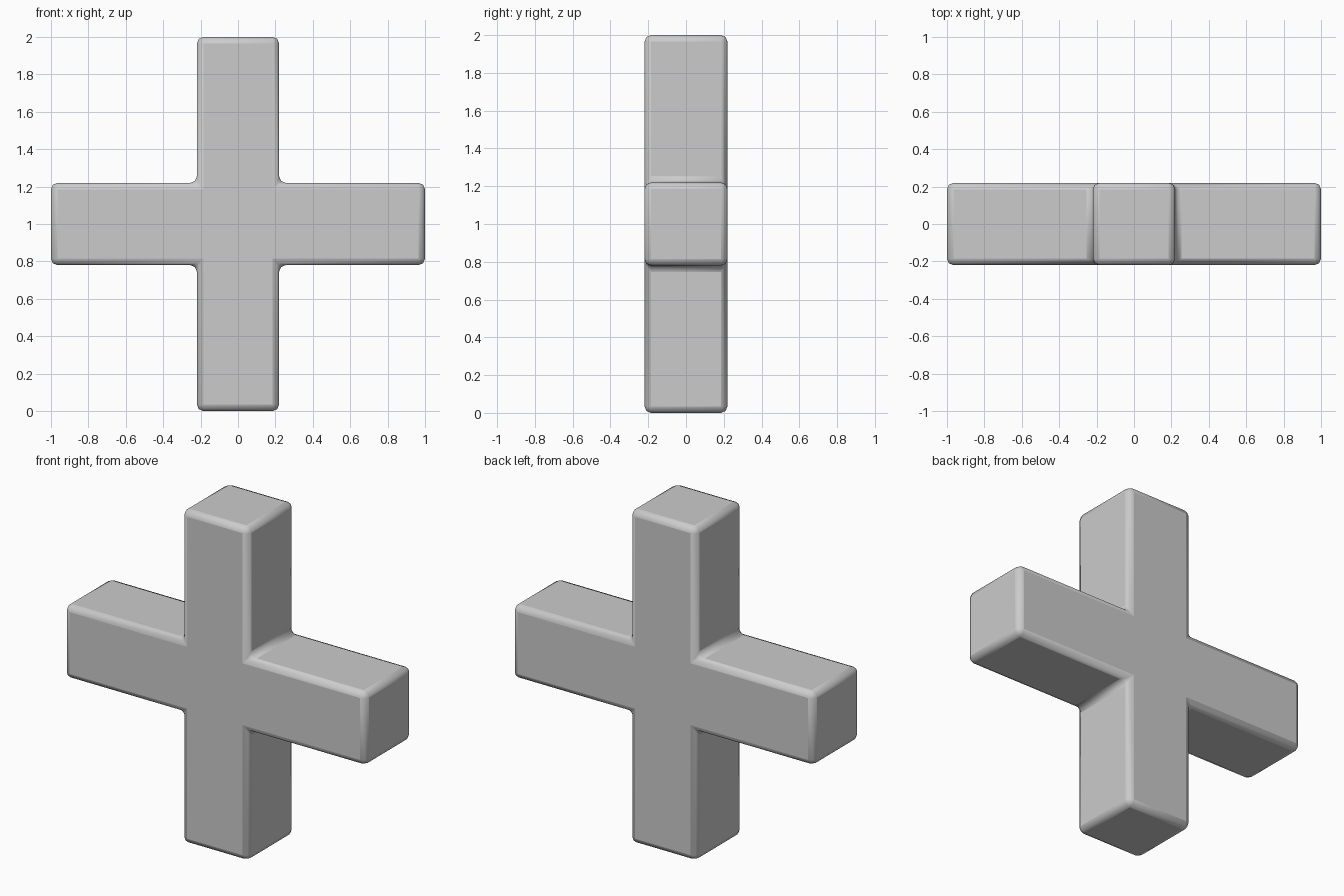
import bpy, bmesh

if "Cube" in bpy.data.objects:
    bpy.data.objects.remove(bpy.data.objects["Cube"])

HALF, REACH, MID = 0.22, 1.0, 1.0   # arm half width, arm length, centre height

# Outline of the plus, one quarter-turn per arm
outline = []
dx, dz = 1, 0
for _ in range(4):
    px, pz = -dz, dx
    for along, side in ((HALF, -HALF), (REACH, -HALF), (REACH, HALF)):
        outline.append((dx * along + px * side, dz * along + pz * side))
    dx, dz = px, pz

# Extruded plus body
bm = bmesh.new()
face = bm.faces.new([bm.verts.new((x, -HALF, z + MID)) for x, z in outline])
ext = bmesh.ops.extrude_face_region(bm, geom=[face], use_keep_orig=True)
bmesh.ops.translate(bm, vec=(0, 2 * HALF, 0),
                    verts=[v for v in ext["geom"] if isinstance(v, bmesh.types.BMVert)])
bmesh.ops.recalc_face_normals(bm, faces=bm.faces)
mesh = bpy.data.meshes.new("plus_cross")
bm.to_mesh(mesh)
bm.free()
cross = bpy.data.objects.new("plus_cross", mesh)
bpy.context.collection.objects.link(cross)

# Soft edges and flared inner corners
bevel = cross.modifiers.new("soft_edges", "BEVEL")
bevel.width = 0.035
bevel.segments = 2
bevel.limit_method = "ANGLE"

bpy.context.view_layer.objects.active = cross
cross.select_set(True)
bpy.ops.object.shade_smooth_by_angle(angle=0.6)
